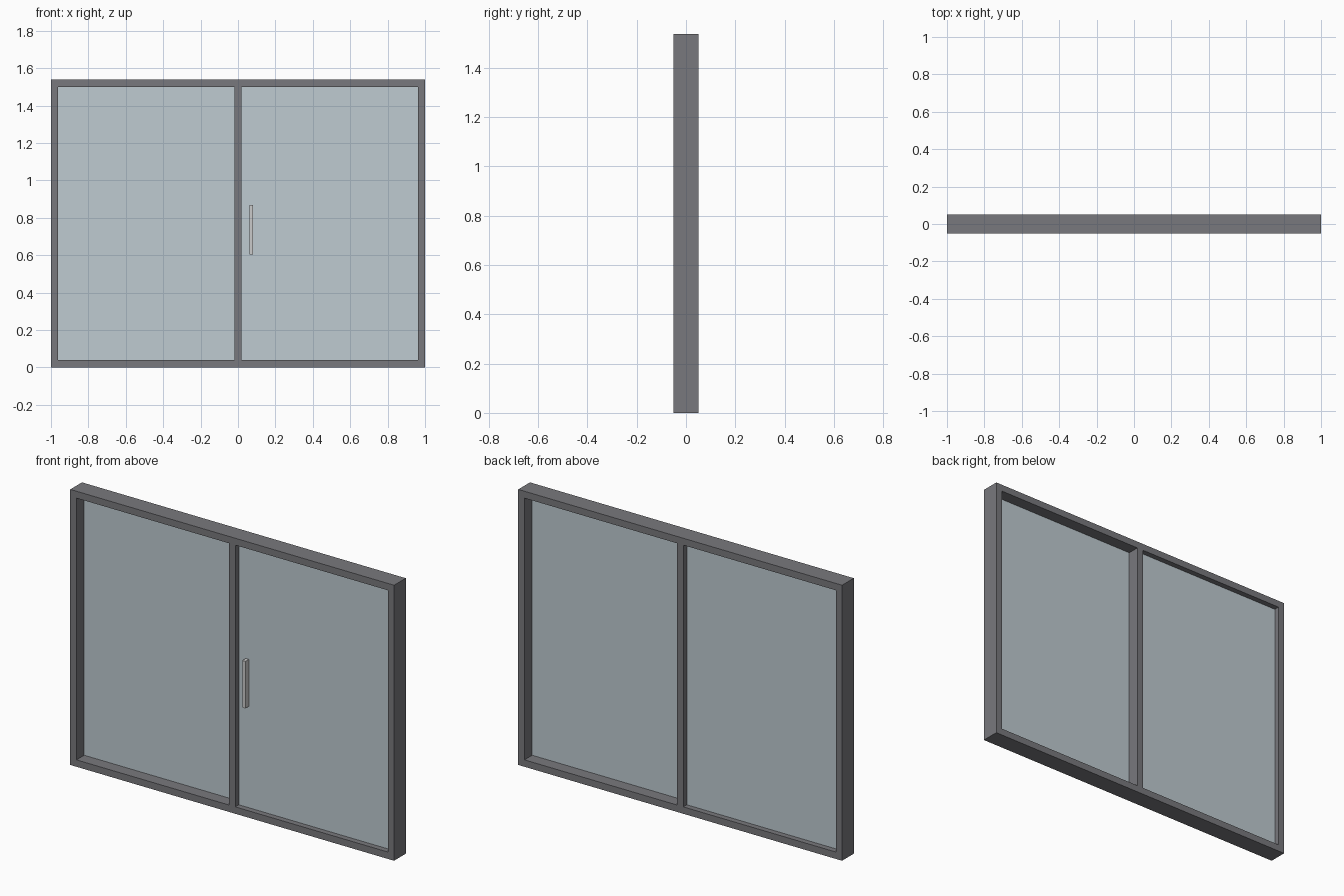
import bpy, bmesh

if "Cube" in bpy.data.objects:
    bpy.data.objects.remove(bpy.data.objects["Cube"])

W, H, D = 1.0, 1.538, 0.0515     # half width, height, half depth
T = 0.0385                       # frame bar width
GLASS_Y = 0.0185                 # panes sit on two sliding tracks


def material(name, rgb):
    m = bpy.data.materials.new(name)
    m.diffuse_color = (*rgb, 1)
    m.use_nodes = True
    m.node_tree.nodes["Principled BSDF"].inputs["Base Color"].default_value = m.diffuse_color
    return m


def finish(name, bm, mat):
    bmesh.ops.recalc_face_normals(bm, faces=bm.faces)
    me = bpy.data.meshes.new(name)
    bm.to_mesh(me)
    bm.free()
    me.materials.append(mat)
    ob = bpy.data.objects.new(name, me)
    bpy.context.collection.objects.link(ob)
    return ob


def box(name, x0, x1, y0, y1, z0, z1, mat):
    bm = bmesh.new()
    bmesh.ops.create_cube(bm, size=1)
    bmesh.ops.scale(bm, vec=(x1 - x0, y1 - y0, z1 - z0), verts=bm.verts)
    bmesh.ops.translate(bm, vec=((x0 + x1) / 2, (y0 + y1) / 2, (z0 + z1) / 2), verts=bm.verts)
    return finish(name, bm, mat)


frame_mat = material("dark_grey", (0.19, 0.19, 0.205))
glass_mat = material("pale_glass", (0.52, 0.60, 0.64))
handle_mat = material("light_metal", (0.6, 0.6, 0.6))

# Outer frame: a rectangular ring with mitred corners
bm = bmesh.new()
loops = []
for inset, y in ((0, -D), (T, -D), (T, D), (0, D)):
    x, lo, hi = W - inset, inset, H - inset
    loops.append([bm.verts.new((px, y, pz)) for px, pz in ((-x, lo), (x, lo), (x, hi), (-x, hi))])
for i in range(4):
    a, b = loops[i], loops[(i + 1) % 4]
    for j in range(4):
        k = (j + 1) % 4
        bm.faces.new((a[j], a[k], b[k], b[j]))
finish("outer_frame", bm, frame_mat)

# Centre post
box("centre_post", -T / 2, T / 2, -D, D, T, H - T, frame_mat)

# Glass panes: left one on the rear track, right one on the front track
for name, side in (("left_pane", -1), ("right_pane", 1)):
    x0, x1 = sorted((side * T / 2, side * (W - T)))
    y = -side * GLASS_Y
    box(name, x0, x1, y - 0.002, y + 0.002, T, H - T, glass_mat)

# Pull handle on the front of the right pane
box("pull_handle", 0.062, 0.081, -0.051, -GLASS_Y - 0.002, 0.604, 0.867, handle_mat)
